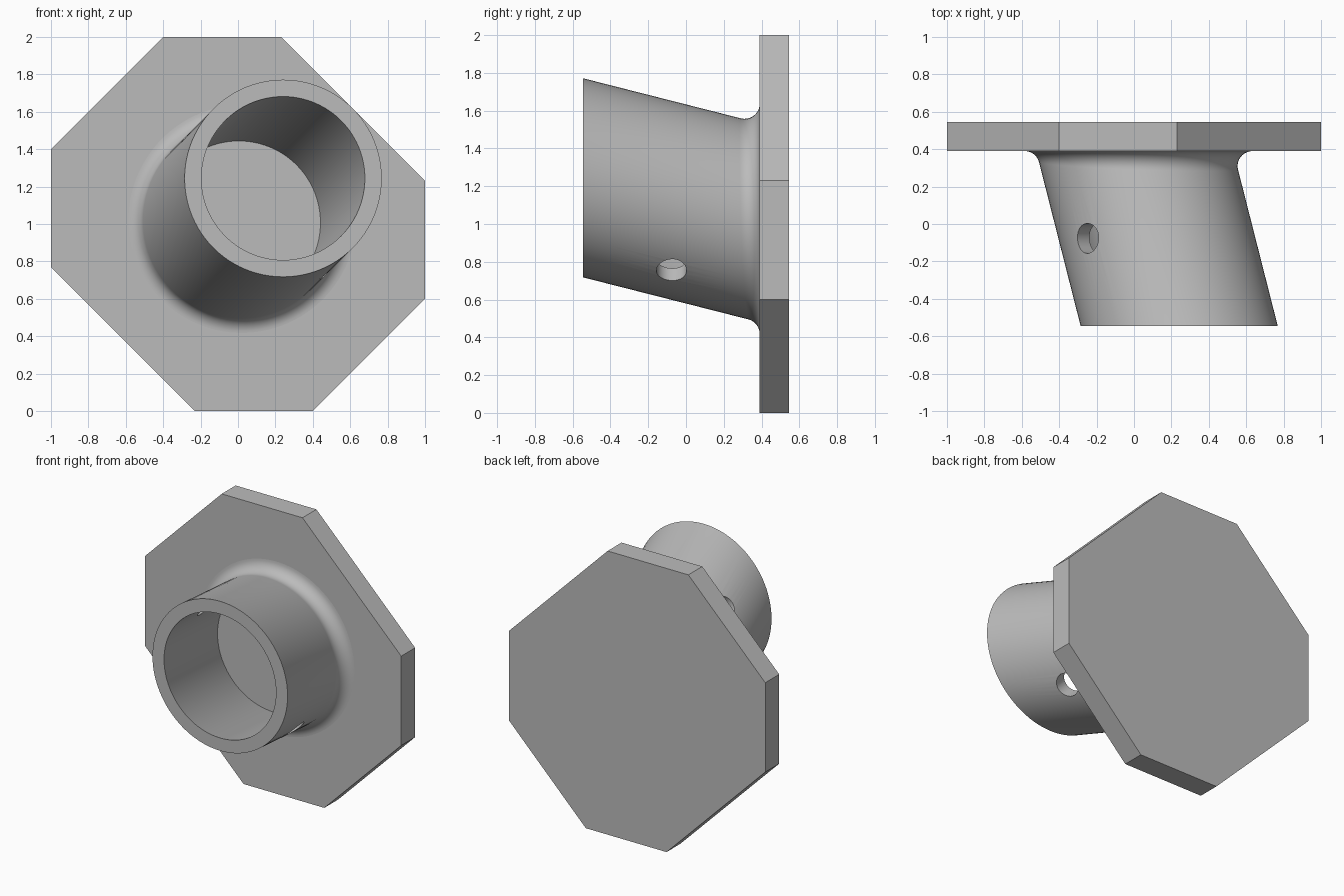
import bpy, bmesh, math
from mathutils import Vector

cube = bpy.data.objects.get("Cube")
if cube:
    bpy.data.objects.remove(cube, do_unlink=True)

# One grey for everything
grey = bpy.data.materials.new("plain grey")
grey.use_nodes = True
GREY = (0.5, 0.5, 0.5, 1)
grey.diffuse_color = GREY
grey.node_tree.nodes["Principled BSDF"].inputs["Base Color"].default_value = GREY

FRONT, FACE, BACK = -0.545, 0.39, 0.545   # tube mouth, plate front, plate back
R_OUT, R_IN, FILLET = 0.527, 0.437, 0.08
SHEAR = 0.254                             # sideways and upward lean per unit of -y
SEG, ARC = 96, 10


def finish(bm, name):
    bmesh.ops.recalc_face_normals(bm, faces=bm.faces)
    mesh = bpy.data.meshes.new(name)
    bm.to_mesh(mesh)
    bm.free()
    mesh.materials.append(grey)
    ob = bpy.data.objects.new(name, mesh)
    bpy.context.collection.objects.link(ob)
    return ob


def axis_point(y):
    """Centre of the leaning tube at depth y."""
    lean = SHEAR * (FACE - y)
    return Vector((0.004, y, 1.007)) + Vector((lean, 0, lean))


# Octagonal mounting plate
bm = bmesh.new()
outline = [(-0.40, 2), (0.23, 2), (1, 1.23), (1, 0.60),
           (0.40, 0), (-0.23, 0), (-1, 0.77), (-1, 1.40)]
face = bm.faces.new([bm.verts.new((x, FACE, z)) for x, z in outline])
ext = bmesh.ops.extrude_face_region(bm, geom=[face], use_keep_orig=True)
bmesh.ops.translate(bm, vec=(0, BACK - FACE, 0),
                    verts=[v for v in ext["geom"] if isinstance(v, bmesh.types.BMVert)])
finish(bm, "mounting_plate")


# Leaning tube: a closed wall profile at each angle, with a rolled fillet at the plate
def wall_profile(angle):
    n = Vector((math.cos(angle), 0, math.sin(angle)))
    s = SHEAR * (n.x + n.z)               # outward lean of the wall at this angle
    end = math.pi + math.atan(s)          # where the fillet meets the wall
    reach = FILLET * math.tan((end - math.pi / 2) / 2)
    pts = [(R_IN, FACE + 0.02), (R_IN, FRONT), (R_OUT, FRONT)]
    for i in range(ARC + 1):
        a = end + (math.pi / 2 - end) * i / ARC
        y = FACE - FILLET + FILLET * math.sin(a)
        r = R_OUT + reach + FILLET * math.cos(a) - s * (FACE - y)
        pts.append((r, y))
    pts.append((pts[-1][0], FACE + 0.02))
    return [axis_point(y) + n * r for r, y in pts]


bm = bmesh.new()
rings = [[bm.verts.new(p) for p in wall_profile(2 * math.pi * i / SEG)] for i in range(SEG)]
for i in range(SEG):
    a, b = rings[i], rings[(i + 1) % SEG]
    for j in range(len(a)):
        k = (j + 1) % len(a)
        bm.faces.new((a[j], a[k], b[k], b[j]))
tube = finish(bm, "leaning_tube")

# Pin hole drilled diagonally through both walls
bm = bmesh.new()
bmesh.ops.create_cone(bm, cap_ends=True, segments=40, radius1=0.08, radius2=0.08, depth=1.6)
drill = finish(bm, "pin_hole_cutter")
drill.location = axis_point(-0.077)
drill.rotation_euler = (0, -math.pi / 4, 0)
drill.hide_render = True
bpy.context.view_layer.update()

cut = tube.modifiers.new("pin_hole", "BOOLEAN")
cut.operation = "DIFFERENCE"
cut.solver = "EXACT"
cut.object = drill
bpy.ops.object.select_all(action="DESELECT")
tube.select_set(True)
bpy.context.view_layer.objects.active = tube
bpy.ops.object.modifier_apply(modifier=cut.name)
bpy.data.objects.remove(drill, do_unlink=True)
bpy.ops.object.shade_smooth_by_angle(angle=math.radians(30))
